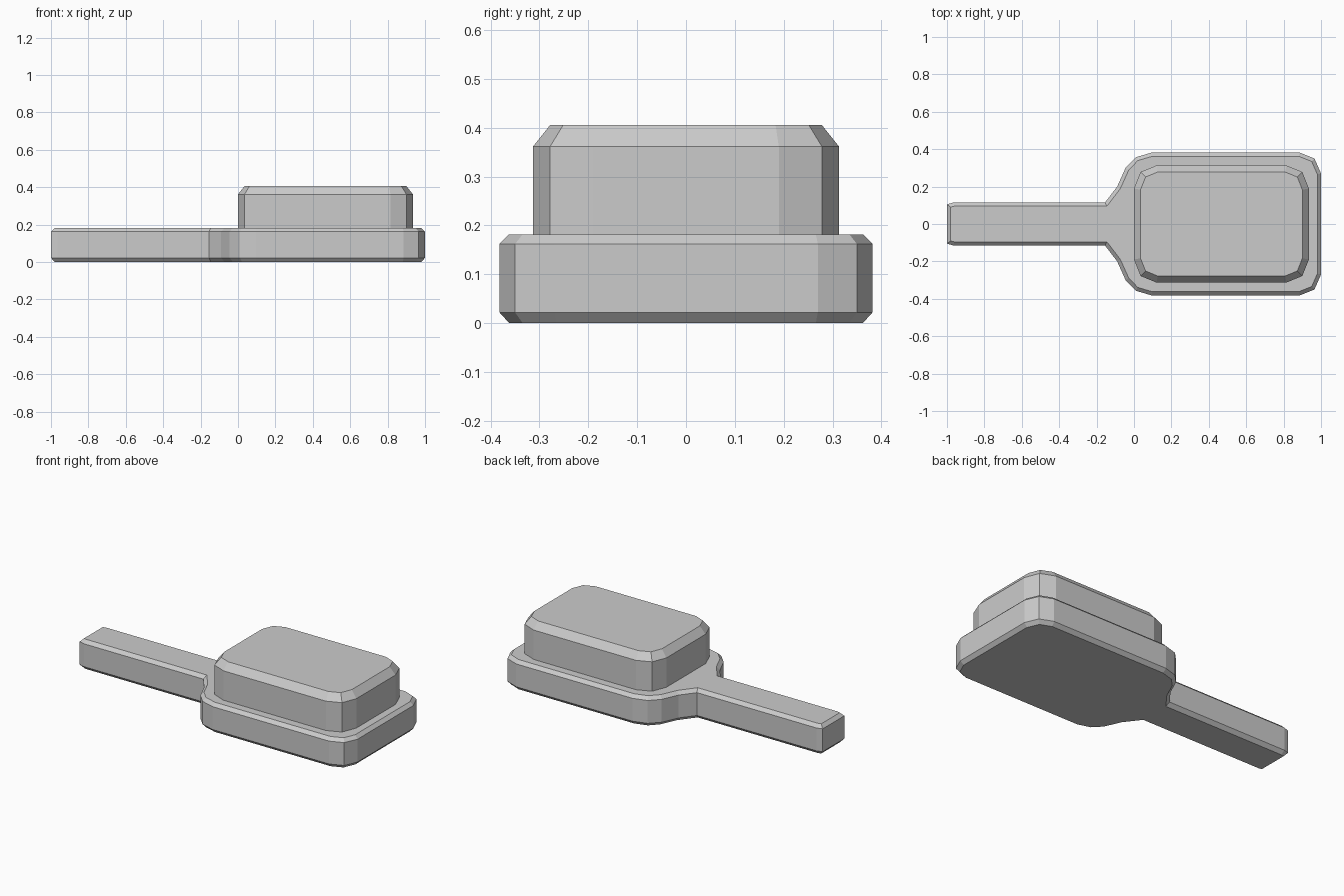
import bpy, bmesh
from mathutils import Vector

if "Cube" in bpy.data.objects:
    bpy.data.objects.remove(bpy.data.objects["Cube"])


def inset(points, d):
    # Mitred inward offset of a counter-clockwise outline
    out = []
    n = len(points)
    for i in range(n):
        p, q, r = (Vector(points[(i + k) % n]) for k in (-1, 0, 1))
        a, b = (q - p).normalized(), (r - q).normalized()
        na, nb = Vector((-a.y, a.x)), Vector((-b.y, b.x))
        out.append(q + (na + nb) * d / (1 + na.dot(nb)))
    return out


def mirrored(half):
    # Half outline (y > 0, running towards -x) closed across the x axis
    return half + [(x, -y) for x, y in reversed(half)]


def layered(name, outline, layers):
    # Stack outline rings given as (height, inset) and cap both ends
    bm = bmesh.new()
    rings = [[bm.verts.new((p[0], p[1], z)) for p in inset(outline, d)]
             for z, d in layers]
    n = len(outline)
    for lo, hi in zip(rings, rings[1:]):
        for i in range(n):
            j = (i + 1) % n
            bm.faces.new((lo[i], lo[j], hi[j], hi[i]))
    bm.faces.new(rings[0][::-1])
    bm.faces.new(rings[-1])
    bmesh.ops.recalc_face_normals(bm, faces=bm.faces)
    mesh = bpy.data.meshes.new(name)
    bm.to_mesh(mesh)
    bm.free()
    obj = bpy.data.objects.new(name, mesh)
    bpy.context.collection.objects.link(obj)
    return obj


# Paddle body with handle
body_half = [(1.0, 0.27), (0.965, 0.35), (0.885, 0.382), (0.095, 0.382),
             (0.01, 0.357), (-0.045, 0.30), (-0.09, 0.20), (-0.155, 0.115),
             (-0.965, 0.115), (-1.0, 0.105)]
layered("paddle_body", mirrored(body_half),
        [(0, 0.02), (0.022, 0), (0.162, 0), (0.182, 0.02)])

# Raised pad on the head
pad_half = [(0.935, 0.19), (0.90, 0.278), (0.815, 0.313), (0.12, 0.313),
            (0.035, 0.278), (0.0, 0.19)]
layered("raised_pad", mirrored(pad_half),
        [(0.175, 0), (0.362, 0), (0.406, 0.035)])
